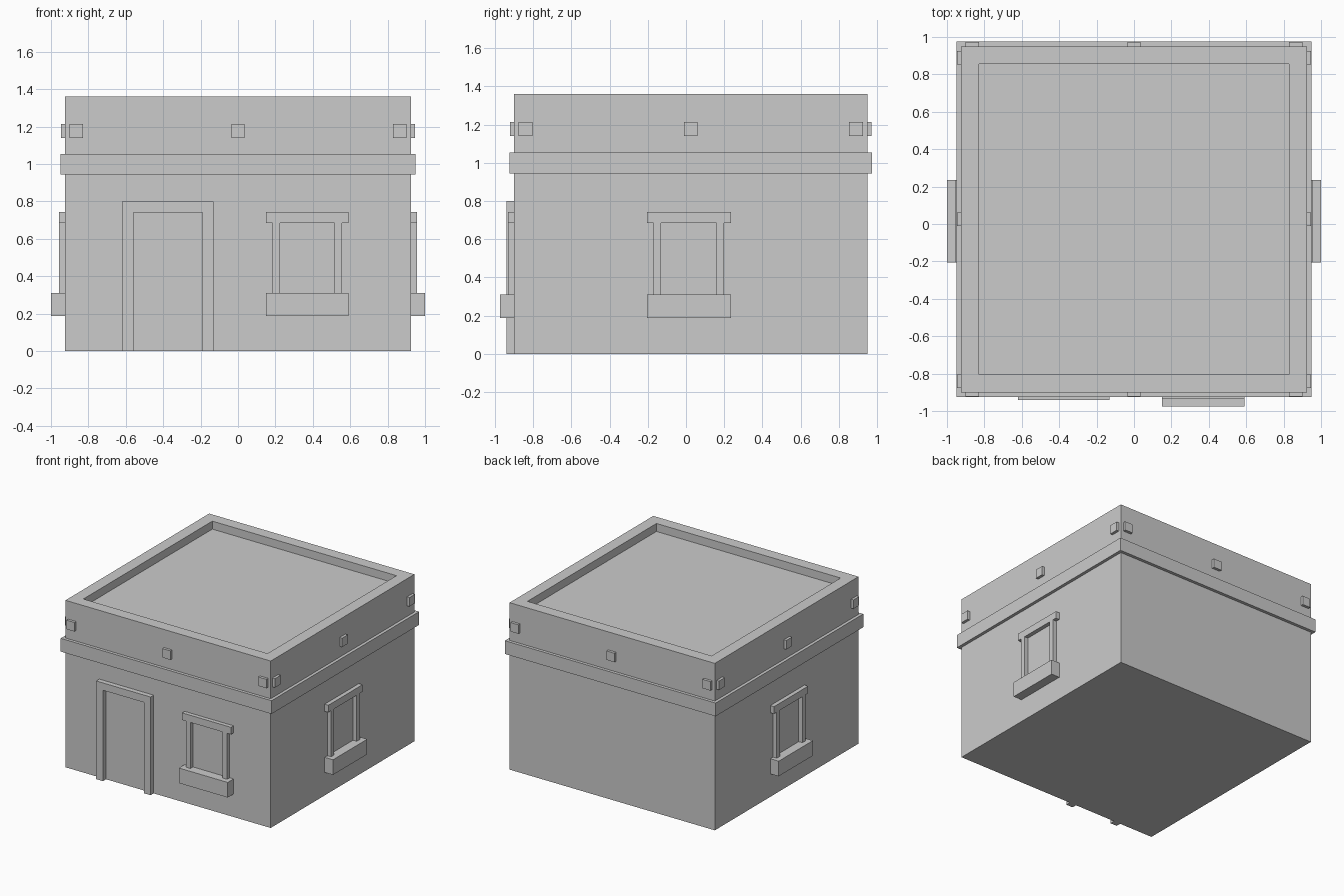
import bpy, bmesh
from math import radians
from mathutils import Matrix, Vector

if "Cube" in bpy.data.objects:
    bpy.data.objects.remove(bpy.data.objects["Cube"])

CY = 0.025      # centre of the square plan in y
HALF = 0.925    # half width of the walls
FRONT, RIGHT, BACK, LEFT = 0, 90, 180, 270


def finish(name, bm):
    bmesh.ops.recalc_face_normals(bm, faces=bm.faces)
    mesh = bpy.data.meshes.new(name)
    bm.to_mesh(mesh)
    bm.free()
    ob = bpy.data.objects.new(name, mesh)
    bpy.context.collection.objects.link(ob)
    return ob


def wall_part(name, profile, depth, side):
    """Extrude a (u, z) outline outward from the wall facing the given side."""
    bm = bmesh.new()
    face = bm.faces.new([bm.verts.new((u, -HALF + 0.01, z)) for u, z in profile])
    ext = bmesh.ops.extrude_face_region(bm, geom=[face], use_keep_orig=True)
    verts = [g for g in ext["geom"] if isinstance(g, bmesh.types.BMVert)]
    bmesh.ops.translate(bm, verts=verts, vec=(0, -depth - 0.01, 0))
    ob = finish(name, bm)
    ob.matrix_world = Matrix.Translation((0, CY, 0)) @ Matrix.Rotation(radians(side), 4, "Z")
    return ob


def rect(u0, u1, z0, z1):
    return [(u0, z0), (u1, z0), (u1, z1), (u0, z1)]


# Walls, ledge band, parapet and sunken roof as stacked square loops
loops = [(HALF, 0), (HALF, 0.945), (0.95, 0.945), (0.95, 1.053), (HALF, 1.053),
         (HALF, 1.36), (0.83, 1.36), (0.83, 1.295)]
bm = bmesh.new()
rings = [[bm.verts.new((sx * h, CY + sy * h, z))
          for sx, sy in ((-1, -1), (1, -1), (1, 1), (-1, 1))] for h, z in loops]
for a, b in zip(rings, rings[1:]):
    for i in range(4):
        j = (i + 1) % 4
        bm.faces.new((a[i], a[j], b[j], b[i]))
bm.faces.new(rings[0])
bm.faces.new(rings[-1])
finish("house_walls", bm)

# Beam ends around the parapet
for side in (FRONT, RIGHT, BACK, LEFT):
    for u in (-0.865, 0, 0.865):
        wall_part("beam_end", rect(u - 0.036, u + 0.036, 1.14, 1.213), 0.022, side)

# Door frame
wall_part("door_frame", [(-0.62, 0), (-0.62, 0.8), (-0.13, 0.8), (-0.13, 0),
                         (-0.19, 0), (-0.19, 0.74), (-0.56, 0.74), (-0.56, 0)], 0.04, FRONT)

# Windows: lintel with jambs, and a deep sill
for side, c in ((FRONT, 0.37), (RIGHT, -0.01), (LEFT, 0.01)):
    half = [(0.145, 0.3), (0.185, 0.3), (0.185, 0.685), (0.22, 0.685), (0.22, 0.743)]
    right = [(0.145, 0.685)] + half
    outline = right + [(-u, z) for u, z in reversed(right)]
    wall_part("window_frame", [(c + u, z) for u, z in outline], 0.033, side)
    wall_part("window_sill", rect(c - 0.22, c + 0.22, 0.187, 0.31), 0.075, side)
